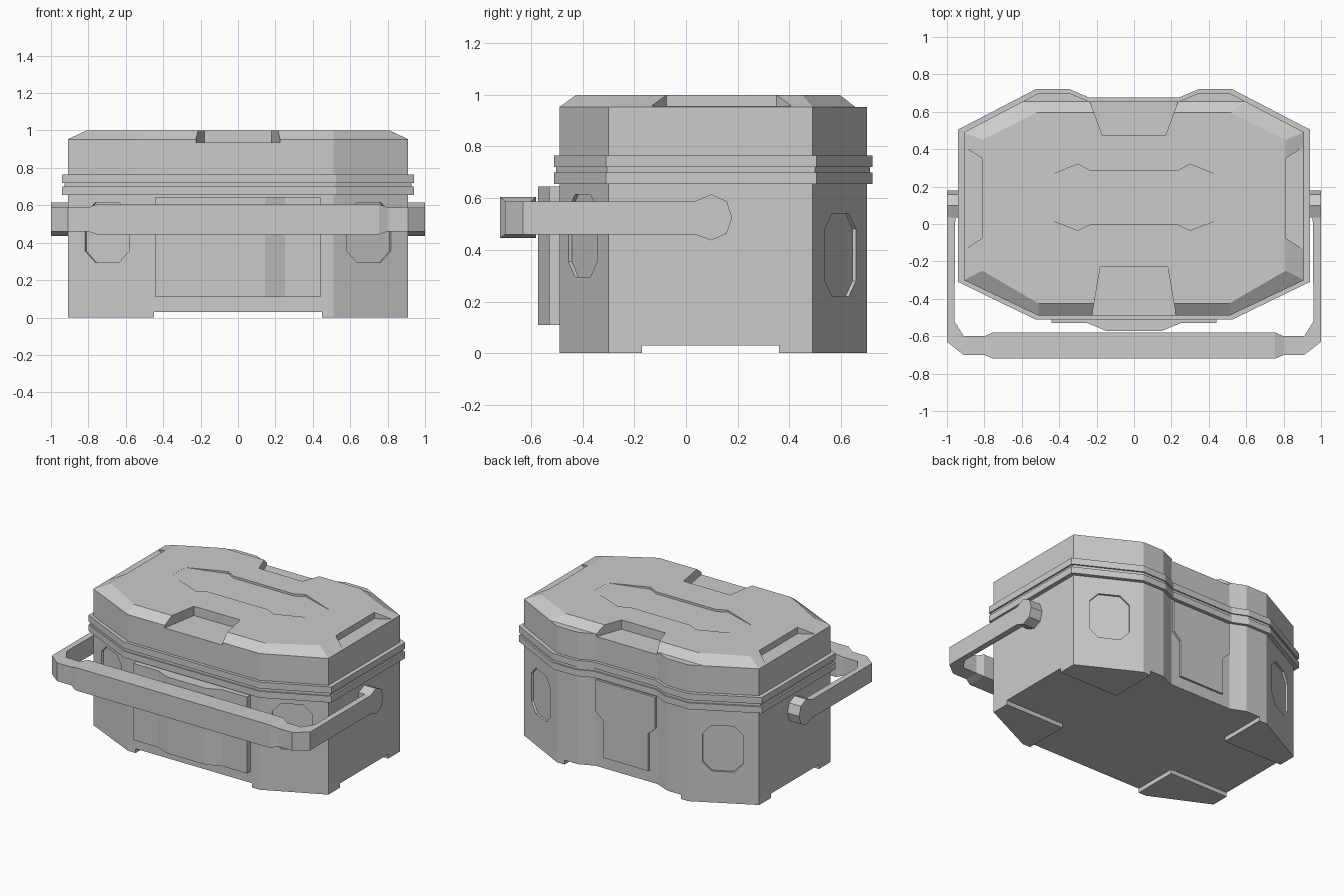
import bpy, bmesh
from mathutils import Vector

if "Cube" in bpy.data.objects:
    bpy.data.objects.remove(bpy.data.objects["Cube"])


def make(name, rings, closed=True):
    """Skin a list of equal-length point rings and cap both ends."""
    bm = bmesh.new()
    vs = [[bm.verts.new(p) for p in r] for r in rings]
    n = len(rings[0])
    for a, b in zip(vs, vs[1:]):
        for i in range(n):
            j = (i + 1) % n
            bm.faces.new((a[i], a[j], b[j], b[i]))
    bm.faces.new(vs[0][::-1])
    bm.faces.new(vs[-1])
    bmesh.ops.recalc_face_normals(bm, faces=bm.faces)
    me = bpy.data.meshes.new(name)
    bm.to_mesh(me)
    bm.free()
    ob = bpy.data.objects.new(name, me)
    bpy.context.collection.objects.link(ob)
    return ob


def prism(name, pts, z0, z1):
    return make(name, [[(x, y, z) for x, y in pts] for z in (z0, z1)])


def sym(half):
    """Complete a right-half outline with its left mirror."""
    return half + [(-x, y) for x, y in reversed(half)]


def cut(targets, cutter):
    for ob in targets:
        m = ob.modifiers.new("cut", 'BOOLEAN')
        m.operation, m.solver, m.object = 'DIFFERENCE', 'EXACT', cutter
        bpy.context.view_layer.objects.active = ob
        bpy.ops.object.modifier_apply(modifier=m.name)
    bpy.data.objects.remove(cutter)


def outline(d=0.0):
    """Case footprint grown by d: straight front, stepped-in back."""
    k = d * 0.7
    return sym([(.51 + d / 2, -.49 - k), (.91 + d, -.30 - d / 3), (.91 + d, .49 + d / 2),
                (.51 + d / 2, .70 + k), (.345, .70 + k), (.24, .655 + k)])


# Body with four corner feet
body = prism("body", outline(), .03, .66)
for s in (1, -1):
    for name, pts in (
            ("front_foot", [(.45, -.49), (.51, -.49), (.91, -.30), (.91, -.17), (.45, -.17)]),
            ("back_foot", [(.45, .36), (.91, .36), (.91, .49), (.51, .70), (.45, .70)])):
        prism(name, [(s * x, y) for x, y in pts], 0, .03)

# Recessed octagons on the slanted corner faces
octagon = [(-.13, -.10), (-.07, -.16), (.07, -.16), (.13, -.10),
           (.13, .10), (.07, .16), (-.07, .16), (-.13, .10)]
for s in (1, -1):
    for c, t, zc in (((.70, -.40), (.40, .19), .455), ((.705, .598), (.40, -.21), .38)):
        t = Vector((t[0] * s, t[1], 0)).normalized()
        n = Vector((abs(t.y) * s, abs(t.x) * (1 if c[1] > 0 else -1), 0))
        c = Vector((c[0] * s, c[1], zc))
        cut([body], make("octagon_cutter", [
            [c + t * u + Vector((0, 0, v)) + n * d for u, v in octagon] for d in (-.015, .08)]))

# Front latch plate with raised centre, and stepped back plate
prism("front_plate", sym([(.44, -.48), (.44, -.53), (.25, -.53), (.145, -.573)]), .11, .645)
plate = sym([(.175, .11), (.175, .37), (.23, .42), (.23, .64)])
make("back_plate", [[(x, y, z) for x, z in plate] for y in (.64, .67)])

# Double rim around the seam
prism("lower_rim", outline(.03), .655, .70)
prism("rim_groove", outline(.018), .70, .72)
prism("upper_rim", outline(.03), .72, .765)

# Lid walls and chamfered cap
lid = prism("lid", outline(), .76, .953)
low = sym([(.51, -.49), (.91, -.30), (.91, .49), (.59, .655)])
top = sym([(.51, -.425), (.81, -.25), (.81, .45), (.52, .595)])
cap = make("lid_top", [[(x, y, .953) for x, y in low], [(x, y, 1.0) for x, y in top]])

# Lid notches: front, back, both sides
cut([lid, cap], prism("front_notch", [(.235, -.55), (.18, -.23), (-.18, -.23), (-.235, -.55)], .935, 1.1))
cut([lid, cap], prism("back_notch", [(.26, .72), (.168, .472), (-.168, .472), (-.26, .72)], .935, 1.1))
for s in (1, -1):
    cut([cap], prism("side_notch", [(s * x, y) for x, y in
                                    ((.95, -.164), (.81, -.075), (.81, .35), (.95, .439))], .956, 1.1))

# Shallow tapered recess in the lid top
groove = sym([(.23, 0), (.30, -.035), (.56, .068), (.56, .215), (.30, .32), (.235, .285)])
cut([cap], make("groove_cutter", [
    [(x, y, .9995 if abs(x) > .5 else .985) for x, y in groove],
    [(x, y, 1.05) for x, y in groove]]))

# Carrying handle: outer point, inner point, bottom and top height per section
half = [((1, .10), (.955, .10), .46, .588), ((1, -.63), (.96, -.52), .46, .588),
        ((.91, -.70), (.91, -.60), .46, .588), ((.80, -.70), (.80, -.60), .46, .588),
        ((.755, -.72), (.755, -.58), .445, .605)]
rings = []
for s, seq in ((1, half), (-1, half[::-1])):
    for o, i, a, b in seq:
        rings.append([(s * o[0], o[1], a), (s * o[0], o[1], b),
                      (s * i[0], i[1], b), (s * i[0], i[1], a)])
make("handle", rings)

# Handle pivots on both sides
knob = [(.035, .46), (.035, .588), (.098, .615), (.158, .588),
        (.178, .525), (.158, .463), (.098, .437)]
for s in (1, -1):
    make("handle_pivot", [[(s * x, y, z) for y, z in knob] for x in (.90, 1.0)])
